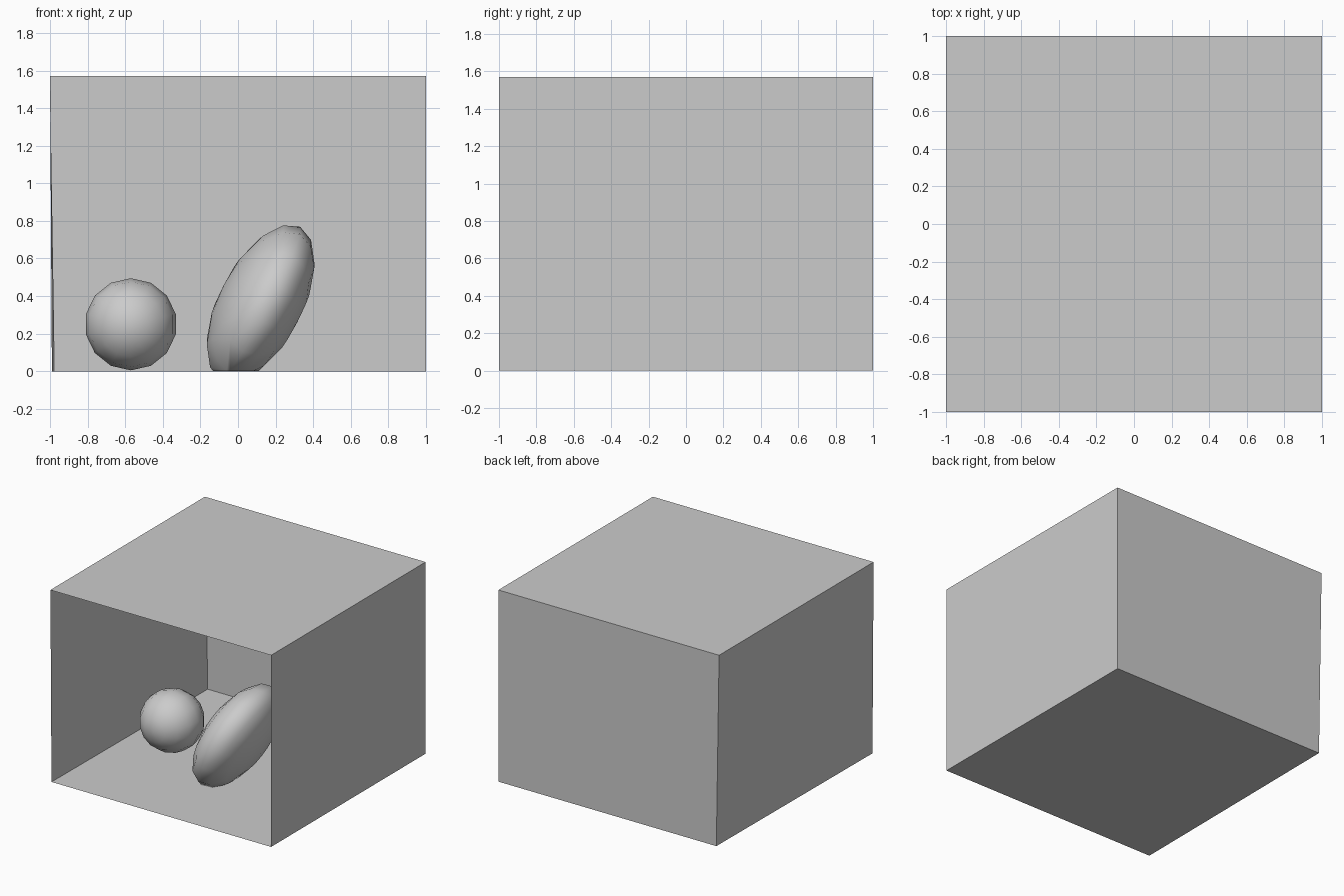
import bpy, bmesh, math
from mathutils import Matrix, Vector

cube = bpy.data.objects.get("Cube")
if cube:
    bpy.data.objects.remove(cube, do_unlink=True)

# One plain grey for everything
grey = bpy.data.materials.new("light_grey")
grey.use_nodes = True
colour = (0.6, 0.6, 0.6, 1)
grey.diffuse_color = colour
grey.node_tree.nodes["Principled BSDF"].inputs["Base Color"].default_value = colour


def finish(bm, name, smooth=False):
    mesh = bpy.data.meshes.new(name)
    bm.to_mesh(mesh)
    bm.free()
    mesh.materials.append(grey)
    obj = bpy.data.objects.new(name, mesh)
    bpy.context.collection.objects.link(obj)
    if smooth:
        bpy.ops.object.select_all(action="DESELECT")
        obj.select_set(True)
        bpy.context.view_layer.objects.active = obj
        bpy.ops.object.shade_smooth_by_angle(angle=math.radians(50))
    return obj


# Room corners: the right wall leans in slightly towards its lower back corner
H = 1.57
low = [(-0.99, -1, 0), (1, -1, 0), (1, 1, 0), (-0.975, 1, 0)]
high = [(-1, -1, H), (1, -1, H), (1, 1, H), (-1, 1, H)]

# Single-sheet panels, open at the front
panels = {
    "floor": low[::-1],
    "ceiling": high,
    "left_wall": [low[1], low[2], high[2], high[1]],
    "back_wall": [low[2], low[3], high[3], high[2]],
    "right_wall": [low[3], low[0], high[0], high[3]],
}
for name, corners in panels.items():
    bm = bmesh.new()
    bm.faces.new([bm.verts.new(c) for c in corners])
    finish(bm, name)

# Ball with its pole towards the front
bm = bmesh.new()
bmesh.ops.create_uvsphere(
    bm, u_segments=14, v_segments=8, radius=0.245,
    matrix=Matrix.Translation((-0.57, -0.04, 0.25)) @ Matrix.Rotation(math.pi / 2, 4, "X"))
finish(bm, "ball", True)

# Leaning flattened ball, cut level where it meets the floor, faces turned inward
bm = bmesh.new()
lean = Vector((0.885, 0.09, -0.46)).to_track_quat("Z", "Y").to_matrix().to_4x4()
bmesh.ops.create_uvsphere(
    bm, u_segments=14, v_segments=8, radius=1,
    matrix=Matrix.Translation((0.12, -0.18, 0.36)) @ lean @ Matrix.Diagonal((0.46, 0.46, 0.22, 1)))
cut = bmesh.ops.bisect_plane(
    bm, geom=bm.verts[:] + bm.edges[:] + bm.faces[:],
    plane_co=(0, 0, 0.002), plane_no=(0, 0, 1), clear_inner=True)
rim = [e for e in cut["geom_cut"] if isinstance(e, bmesh.types.BMEdge)]
bmesh.ops.edgeloop_fill(bm, edges=rim)
bmesh.ops.recalc_face_normals(bm, faces=bm.faces)
bmesh.ops.reverse_faces(bm, faces=bm.faces)
finish(bm, "flattened_ball", True)
